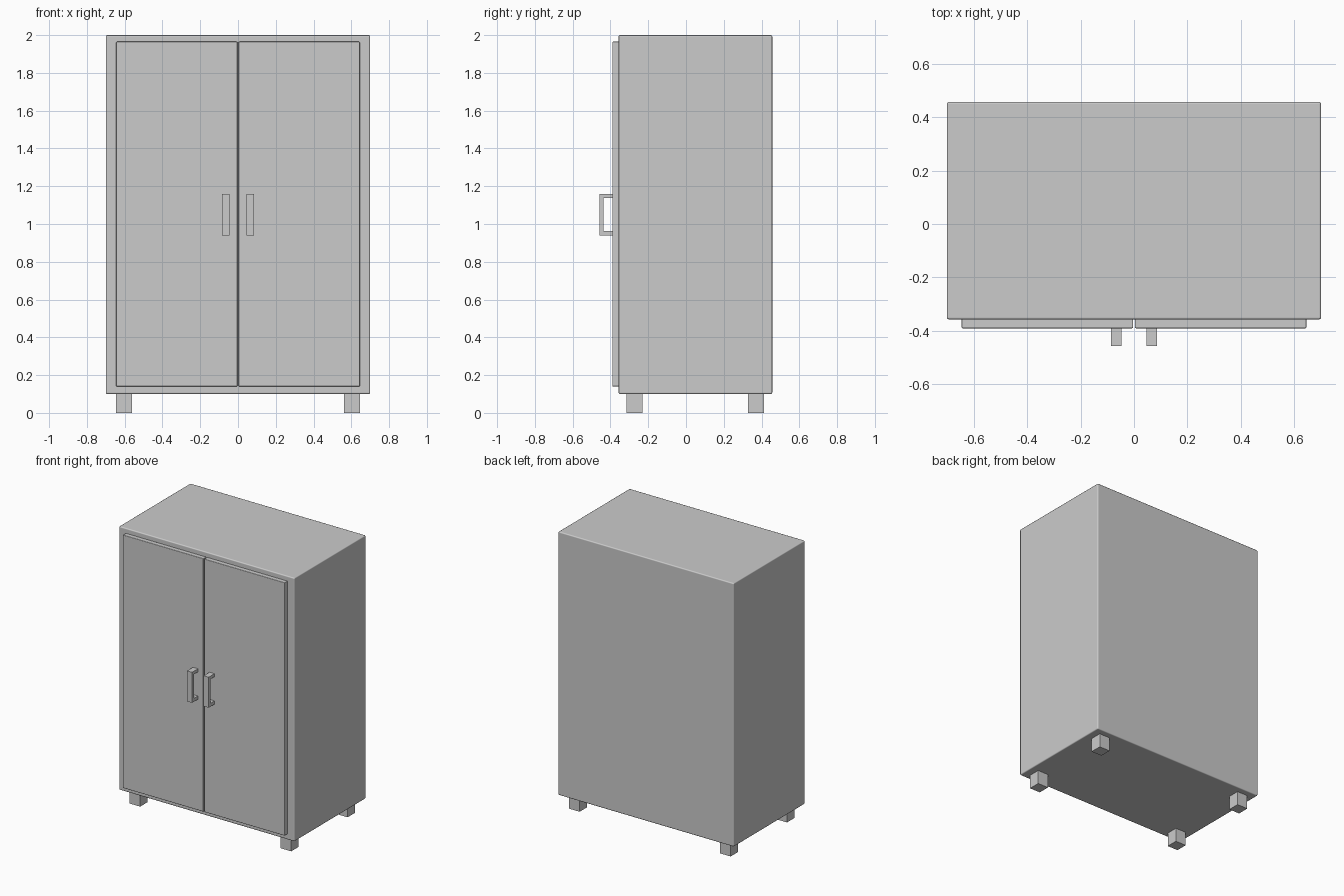
import bpy, bmesh

if "Cube" in bpy.data.objects:
    bpy.data.objects.remove(bpy.data.objects["Cube"])


def box(bm, lo, hi):
    """Add an axis-aligned box to a bmesh."""
    verts = bmesh.ops.create_cube(bm, size=1)["verts"]
    for v in verts:
        for i in range(3):
            v.co[i] = (lo[i] + hi[i]) / 2 + v.co[i] * (hi[i] - lo[i])


def finish(name, bm, bevel=0, segments=2):
    bmesh.ops.recalc_face_normals(bm, faces=bm.faces[:])
    mesh = bpy.data.meshes.new(name)
    bm.to_mesh(mesh)
    bm.free()
    ob = bpy.data.objects.new(name, mesh)
    bpy.context.collection.objects.link(ob)
    if bevel:
        for p in mesh.polygons:
            p.use_smooth = True
        mod = ob.modifiers.new("Bevel", "BEVEL")
        mod.width = bevel
        mod.segments = segments
        mod.harden_normals = True
    return ob


def part(name, lo, hi, bevel=0):
    bm = bmesh.new()
    box(bm, lo, hi)
    return finish(name, bm, bevel)


# Cabinet body with softened edges
part("cabinet_body", (-0.70, -0.357, 0.10), (0.70, 0.457, 2.0), 0.008)

for side, s in (("left", -1), ("right", 1)):
    def span(a, b):
        return sorted((s * a, s * b))

    # Door panel standing slightly proud of the body
    x0, x1 = span(0.003, 0.645)
    part(side + "_door", (x0, -0.39, 0.14), (x1, -0.355, 1.965), 0.004)

    # Handle: C-shaped profile in the y-z plane, extruded across its width
    x0, x1 = span(0.046, 0.086)
    profile = [(-0.389, 0.94), (-0.457, 0.94), (-0.457, 1.16), (-0.389, 1.16),
               (-0.389, 1.138), (-0.436, 1.138), (-0.436, 0.964), (-0.389, 0.964)]
    bm = bmesh.new()
    face = bm.faces.new([bm.verts.new((x0, y, z)) for y, z in profile])
    ext = bmesh.ops.extrude_face_region(bm, geom=[face], use_keep_orig=True)
    for v in ext["geom"]:
        if isinstance(v, bmesh.types.BMVert):
            v.co.x = x1
    finish(side + "_handle", bm)

    # Square feet
    x0, x1 = span(0.56, 0.645)
    for end, y0 in (("front", -0.315), ("back", 0.327)):
        part(f"{end}_{side}_foot", (x0, y0, 0), (x1, y0 + 0.085, 0.101))
